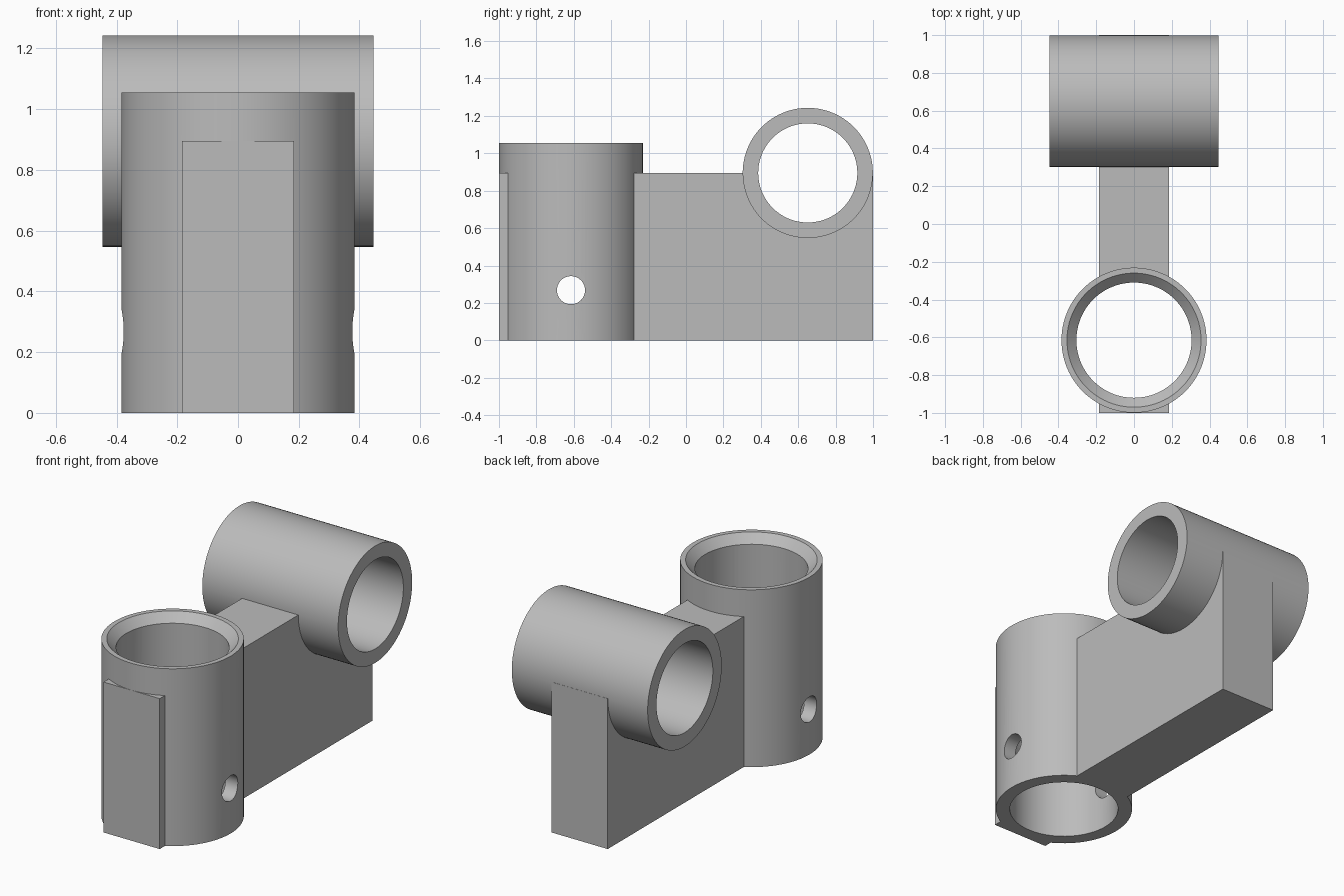
import bpy
import math
from mathutils import Matrix

cube = bpy.data.objects.get("Cube")
if cube:
    bpy.data.objects.remove(cube, do_unlink=True)

# Single plain grey
grey = bpy.data.materials.new("plain grey")
grey.use_nodes = True
colour = (0.5, 0.5, 0.5, 1)
grey.diffuse_color = colour
grey.node_tree.nodes["Principled BSDF"].inputs["Base Color"].default_value = colour

POST_Y, POST_R, POST_BORE, POST_TOP = -0.615, 0.384, 0.305, 1.055
TUBE_Y, TUBE_Z, TUBE_R, TUBE_BORE, TUBE_HALF = 0.651, 0.895, 0.348, 0.265, 0.447
BAR_HALF = 0.185
CHAMFER = 0.05


def finish(name):
    """Name the new object and bake its transform into the mesh."""
    obj = bpy.context.object
    obj.name = name
    obj.data.transform(obj.matrix_basis)
    obj.matrix_basis = Matrix.Identity(4)
    obj.data.materials.append(grey)
    return obj


def cylinder(name, radius, length, centre, along_x=False, top=None):
    bpy.ops.mesh.primitive_cone_add(
        vertices=96, radius1=radius, radius2=top or radius, depth=length,
        location=centre, rotation=(0, math.pi / 2 if along_x else 0, 0))
    bpy.context.view_layer.update()
    return finish(name)


def combine(target, tool, operation):
    """Apply a boolean, then remove the tool object."""
    mod = target.modifiers.new(tool.name, 'BOOLEAN')
    mod.operation, mod.object, mod.solver = operation, tool, 'EXACT'
    bpy.context.view_layer.objects.active = target
    bpy.ops.object.modifier_apply(modifier=mod.name)
    bpy.data.objects.remove(tool, do_unlink=True)


# Connecting bar running the full length
bpy.ops.mesh.primitive_cube_add(size=1, location=(0, 0, TUBE_Z / 2))
bpy.context.object.scale = (2 * BAR_HALF, 2, TUBE_Z)
bpy.context.view_layer.update()
bracket = finish("bracket")

# Upright post and crosswise tube
combine(bracket, cylinder("post", POST_R, POST_TOP, (0, POST_Y, POST_TOP / 2)), 'UNION')
combine(bracket, cylinder("cross_tube", TUBE_R, 2 * TUBE_HALF, (0, TUBE_Y, TUBE_Z), True), 'UNION')

# Bores, lead-in chamfer and pin hole
for tool in (
    cylinder("post_bore", POST_BORE, 3, (0, POST_Y, 0.5)),
    cylinder("post_chamfer", POST_BORE - CHAMFER, 4 * CHAMFER,
             (0, POST_Y, POST_TOP), top=POST_BORE + 3 * CHAMFER),
    cylinder("tube_bore", TUBE_BORE, 2, (0, TUBE_Y, TUBE_Z), True),
    cylinder("pin_hole", 0.075, 2, (0, POST_Y, 0.268), True),
):
    combine(bracket, tool, 'DIFFERENCE')

# Smooth the round walls and keep the edges crisp
bpy.ops.object.select_all(action='DESELECT')
bracket.select_set(True)
bpy.context.view_layer.objects.active = bracket
bpy.ops.object.shade_smooth_by_angle(angle=math.radians(25))
